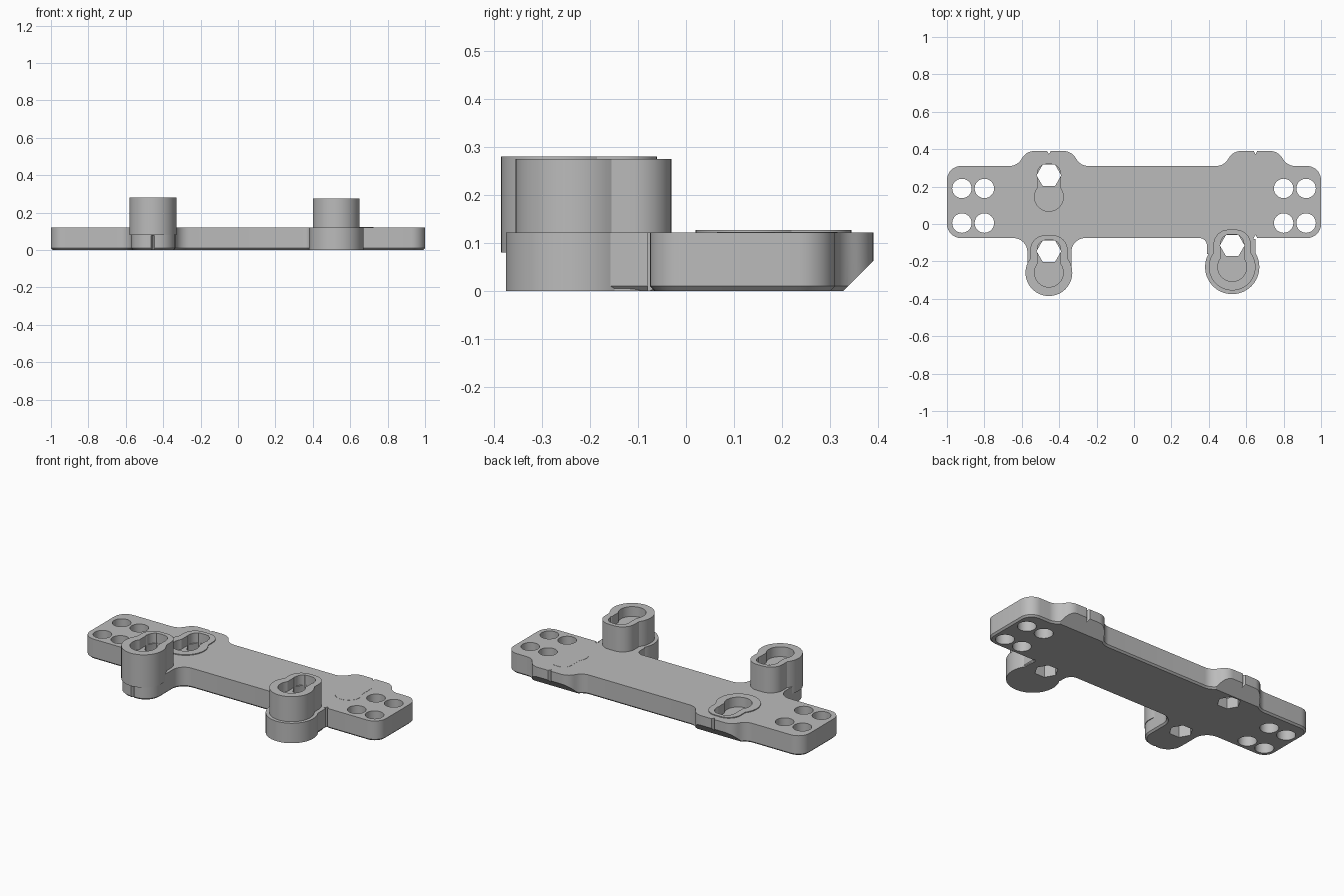
import bpy, bmesh, math
from mathutils import Vector

cube = bpy.data.objects.get("Cube")
if cube:
    bpy.data.objects.remove(cube, do_unlink=True)

grey = bpy.data.materials.new("matte grey")
grey.use_nodes = True
grey.diffuse_color = (0.5, 0.5, 0.5, 1)
grey.node_tree.nodes["Principled BSDF"].inputs["Base Color"].default_value = (0.5, 0.5, 0.5, 1)

PLATE_TOP = 0.122


def rounded(corners, steps=8):
    """Outline from (x, y, radius) corners, each replaced by an arc."""
    out = []
    n = len(corners)
    for i, (x, y, r) in enumerate(corners):
        p = Vector((x, y))
        if r == 0:
            out.append(p)
            continue
        a = (Vector(corners[i - 1][:2]) - p).normalized()
        b = (Vector(corners[(i + 1) % n][:2]) - p).normalized()
        half = a.angle(b) / 2
        t = r / math.tan(half)
        c = p + (a + b).normalized() * (r / math.sin(half))
        start, end = p + a * t - c, p + b * t - c
        sweep = start.angle_signed(end)
        for k in range(steps + 1):
            ang = math.atan2(start.y, start.x) - sweep * k / steps
            out.append(c + Vector((math.cos(ang), math.sin(ang))) * r)
    return out


def circle(x, y, r, sides):
    return [Vector((x + r * math.cos(k * math.tau / sides),
                    y + r * math.sin(k * math.tau / sides))) for k in range(sides)]


def keyhole(x, y, r, w, top, corner):
    """Round lower end of radius r with a narrower neck of half width w."""
    a0 = math.acos(w / r)
    sweep = math.pi + 2 * a0
    arc = [(x + r * math.cos(a0 - sweep * k / 40),
            y + r * math.sin(a0 - sweep * k / 40), 0) for k in range(41)]
    return rounded(arc + [(x - w, y + top, corner), (x + w, y + top, corner)])


def prism(name, outline, z0, z1, chamfer=0):
    bm = bmesh.new()
    face = bm.faces.new([bm.verts.new((p.x, p.y, z0)) for p in outline])
    moved = bmesh.ops.extrude_face_region(bm, geom=[face])["geom"]
    bmesh.ops.translate(bm, vec=(0, 0, z1 - z0),
                        verts=[v for v in moved if isinstance(v, bmesh.types.BMVert)])
    bmesh.ops.recalc_face_normals(bm, faces=bm.faces)
    if chamfer:
        low = [e for e in bm.edges if all(abs(v.co.z - z0) < 1e-5 for v in e.verts)]
        bmesh.ops.bevel(bm, geom=low, offset=chamfer, segments=1, affect='EDGES')
    mesh = bpy.data.meshes.new(name)
    bm.to_mesh(mesh)
    bm.free()
    mesh.materials.append(grey)
    obj = bpy.data.objects.new(name, mesh)
    bpy.context.collection.objects.link(obj)
    return obj


# Plate outline: rounded bar, two rear bumps, one front tab
def rear_bump(x):
    return [(x + 0.17, 0.31, 0.075), (x + 0.12, 0.39, 0.075),
            (x - 0.12, 0.39, 0.075), (x - 0.17, 0.31, 0.075)]


LEFT, RIGHT, BUMP = -0.455, 0.525, 0.65
outline = [(-1, -0.075, 0.075), (-0.57, -0.075, 0.075), (-0.57, -0.37, 0.1),
           (-0.335, -0.37, 0.1), (-0.335, -0.075, 0.075), (0.39, -0.075, 0.04),
           (0.39, -0.16, 0), (0.65, -0.16, 0), (0.65, -0.075, 0), (1, -0.075, 0.075),
           (1, 0.31, 0.075)]
outline += rear_bump(BUMP) + rear_bump(LEFT) + [(-1, 0.31, 0.075)]
parts = [prism("mounting_plate", rounded(outline), 0, PLATE_TOP, 0.01)]

# Keyhole posts: (name, x, y, bottom, top, pocket floor)
posts = [("right_front_post", LEFT, -0.26, 0.08, 0.28, 0.22),
         ("left_front_post", RIGHT, -0.23, 0.1, 0.275, 0.215),
         ("right_rear_rim", LEFT, 0.145, 0.1, 0.127, 0.067)]
cutters = []
for name, x, y, z0, z1, floor in posts:
    parts.append(prism(name, keyhole(x, y, 0.125, 0.1, 0.2, 0.08), z0, z1))
    cutters.append(prism("pocket", keyhole(x, y, 0.077, 0.062, 0.175, 0.05), floor, 0.4))
    cutters.append(prism("hex_hole", circle(x, y + 0.115, 0.066, 6), -0.1, 0.3))

# Wider foot below the left post and the closed rear pad
parts.append(prism("left_front_foot",
                   keyhole(RIGHT, -0.23, 0.145, 0.12, 0.2, 0.09), 0, PLATE_TOP))
parts.append(prism("left_rear_pad",
                   keyhole(BUMP, 0.14, 0.075, 0.06, 0.175, 0.05), 0.1, PLATE_TOP + 0.001))

# Round screw holes at both ends
for side in (-1, 1):
    for x in (0.8, 0.92):
        for y in (0.005, 0.19):
            cutters.append(prism("screw_hole", circle(side * x, y, 0.052, 32), -0.1, 0.3))

# Small alignment notches
for x, y, d, z1 in ((LEFT, 0.39, -1, 0.3), (BUMP, 0.39, -1, 0.3),
                    (LEFT, -0.37, 1, 0.079), (BUMP, -0.075, 1, 0.3)):
    tri = [Vector((x - 0.012, y - d * 0.005)), Vector((x + 0.012, y - d * 0.005)),
           Vector((x, y + d * 0.018))]
    cutters.append(prism("notch", tri, -0.1, z1))

# Sloped underside of the rear bumps
wedge = prism("slope", [Vector((0.327, 0)), Vector((0.427, 0.1)), Vector((0.427, -0.1)),
                        Vector((0.327, -0.1))], -1.2, 1.2)
for v in wedge.data.vertices:
    v.co = (v.co.z, v.co.x, v.co.y)
cutters.append(wedge)

# Cut every part with every cutter, then smooth the curved walls
for obj in parts:
    for cutter in cutters:
        mod = obj.modifiers.new("cut", 'BOOLEAN')
        mod.operation = 'DIFFERENCE'
        mod.solver = 'EXACT'
        mod.object = cutter
    bpy.ops.object.select_all(action='DESELECT')
    obj.select_set(True)
    bpy.context.view_layer.objects.active = obj
    for mod in list(obj.modifiers):
        bpy.ops.object.modifier_apply(modifier=mod.name)
    bpy.ops.object.shade_smooth_by_angle(angle=math.radians(30))
for cutter in cutters:
    bpy.data.objects.remove(cutter, do_unlink=True)
